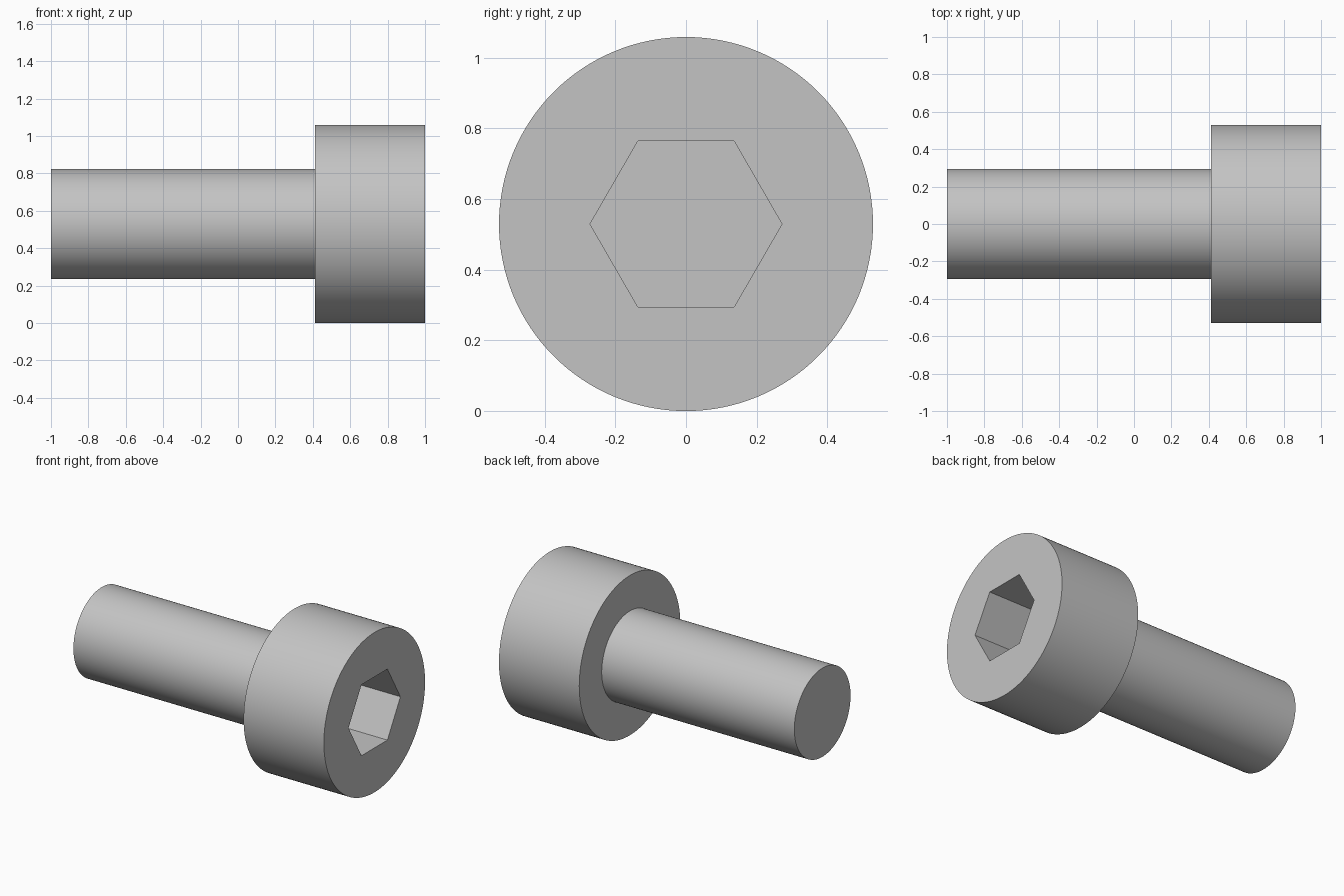
import bpy
import math

cube = bpy.data.objects.get("Cube")
if cube:
    bpy.data.objects.remove(cube, do_unlink=True)

MM = 2 / 17              # units per millimetre of screw
AXIS_Z = 4.5 * MM        # screw axis height, head rests on the ground

steel = bpy.data.materials.new("grey steel")
steel.use_nodes = True
colour = (0.55, 0.55, 0.55, 1)
steel.diffuse_color = colour
steel.node_tree.nodes["Principled BSDF"].inputs["Base Color"].default_value = colour


def rod(name, x0, x1, radius, sides):
    """Prism lying along x between x0 and x1."""
    bpy.ops.mesh.primitive_cylinder_add(
        vertices=sides, radius=radius, depth=x1 - x0,
        location=((x0 + x1) / 2, 0, AXIS_Z), rotation=(0, math.pi / 2, 0))
    obj = bpy.context.object
    obj.name = name
    obj.data.materials.append(steel)
    return obj


def smooth(obj):
    bpy.ops.object.select_all(action="DESELECT")
    obj.select_set(True)
    bpy.context.view_layer.objects.active = obj
    bpy.ops.object.shade_smooth_by_angle(angle=math.radians(30))


# Plain shank, running slightly into the head
shank = rod("shank", -1, 1 - 4.5 * MM, 2.5 * MM, 128)
smooth(shank)

# Cylindrical head with a hexagonal drive socket
head = rod("head", 1 - 5 * MM, 1, 4.5 * MM, 128)
cutter = rod("socket_cutter", 1 - 3 * MM, 1.1, 4 * MM / math.sqrt(3), 6)
cutter.hide_render = True

cut = head.modifiers.new("hex socket", "BOOLEAN")
cut.operation = "DIFFERENCE"
cut.solver = "EXACT"
cut.object = cutter
bpy.ops.object.select_all(action="DESELECT")
head.select_set(True)
bpy.context.view_layer.objects.active = head
bpy.ops.object.modifier_apply(modifier=cut.name)
bpy.data.objects.remove(cutter, do_unlink=True)
smooth(head)
